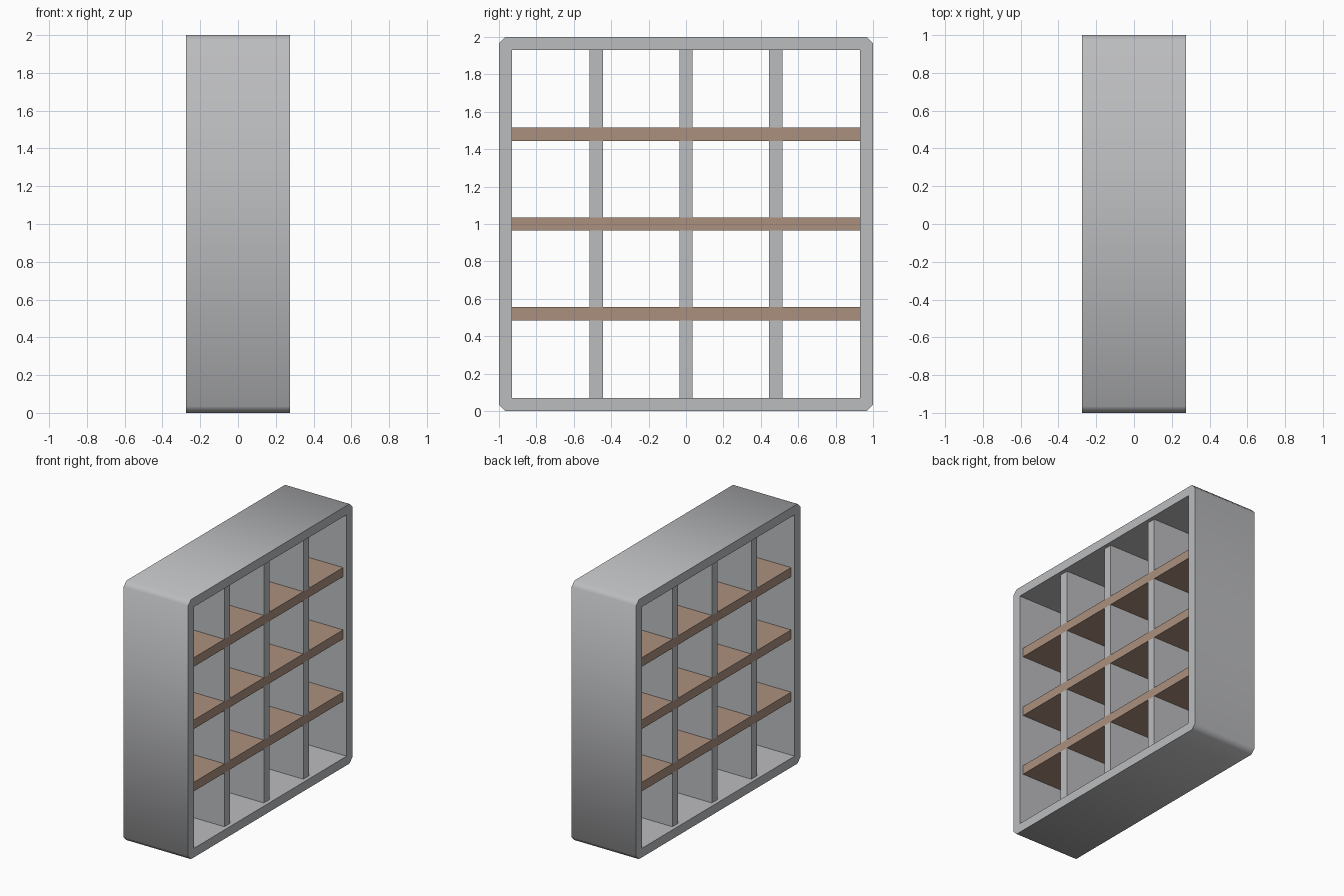
import bpy
import bmesh
from math import radians

if "Cube" in bpy.data.objects:
    bpy.data.objects.remove(bpy.data.objects["Cube"], do_unlink=True)

DEPTH = 0.55      # frame depth along x
WALL = 0.07       # thickness of every board
INSET = 0.03      # boards sit back from the frame rim
INNER = 1 - WALL
STEP = 0.48       # spacing of shelves and dividers


def material(name, color):
    mat = bpy.data.materials.new(name)
    mat.use_nodes = True
    mat.diffuse_color = (*color, 1)
    mat.node_tree.nodes["Principled BSDF"].inputs["Base Color"].default_value = (*color, 1)
    return mat


grey = material("grey_paint", (0.50, 0.505, 0.52))
brown = material("brown_wood", (0.41, 0.28, 0.21))


def add_object(name, bm, mat):
    bmesh.ops.recalc_face_normals(bm, faces=bm.faces)
    mesh = bpy.data.meshes.new(name)
    bm.to_mesh(mesh)
    bm.free()
    mesh.materials.append(mat)
    obj = bpy.data.objects.new(name, mesh)
    bpy.context.collection.objects.link(obj)
    return obj


def board(name, center, size, mat):
    bm = bmesh.new()
    bmesh.ops.create_cube(bm, size=1)
    bmesh.ops.scale(bm, vec=size, verts=bm.verts)
    bmesh.ops.translate(bm, vec=center, verts=bm.verts)
    return add_object(name, bm, mat)


# Outer frame: chamfered square ring, open on both sides
cut = 0.035
outer = []
for sy, sz in ((1, 1), (-1, 1), (-1, -1), (1, -1)):
    pair = [(sy, sz * (1 - cut)), (sy * (1 - cut), sz)]
    outer += pair if sy * sz > 0 else pair[::-1]
inner = [(sy * INNER, sz * INNER)
         for sy, sz in ((1, 1), (-1, 1), (-1, -1), (1, -1)) for _ in range(2)]

bm = bmesh.new()
rings = [[bm.verts.new((x, y, z + 1)) for y, z in loop]
         for x, loop in ((-DEPTH / 2, outer), (DEPTH / 2, outer),
                         (DEPTH / 2, inner), (-DEPTH / 2, inner))]
for a, b in zip(rings, rings[1:] + rings[:1]):
    for i in range(8):
        j = (i + 1) % 8
        bm.faces.new((a[i], a[j], b[j], b[i]))
bmesh.ops.remove_doubles(bm, verts=bm.verts, dist=0.0001)
frame = add_object("outer_frame", bm, grey)

# Soft shading over the chamfers, crisp rims
bpy.ops.object.select_all(action="DESELECT")
frame.select_set(True)
bpy.context.view_layer.objects.active = frame
bpy.ops.object.shade_smooth_by_angle(angle=radians(60))

# Full-width shelves, with divider pieces standing between them
width = DEPTH - 2 * INSET
tops = [WALL]
for i, name in enumerate(("lower", "middle", "upper")):
    z = 1 + (i - 1) * STEP
    board(f"{name}_shelf", (0, 0, z), (width, 2 * INNER, WALL), brown)
    tops += [z - WALL / 2, z + WALL / 2]
tops.append(2 - WALL)

for side, y in (("front", -STEP), ("centre", 0), ("back", STEP)):
    for row in range(4):
        low, high = tops[2 * row], tops[2 * row + 1]
        board(f"{side}_divider_{row + 1}", (0, y, (low + high) / 2),
              (width, WALL, high - low), grey)
